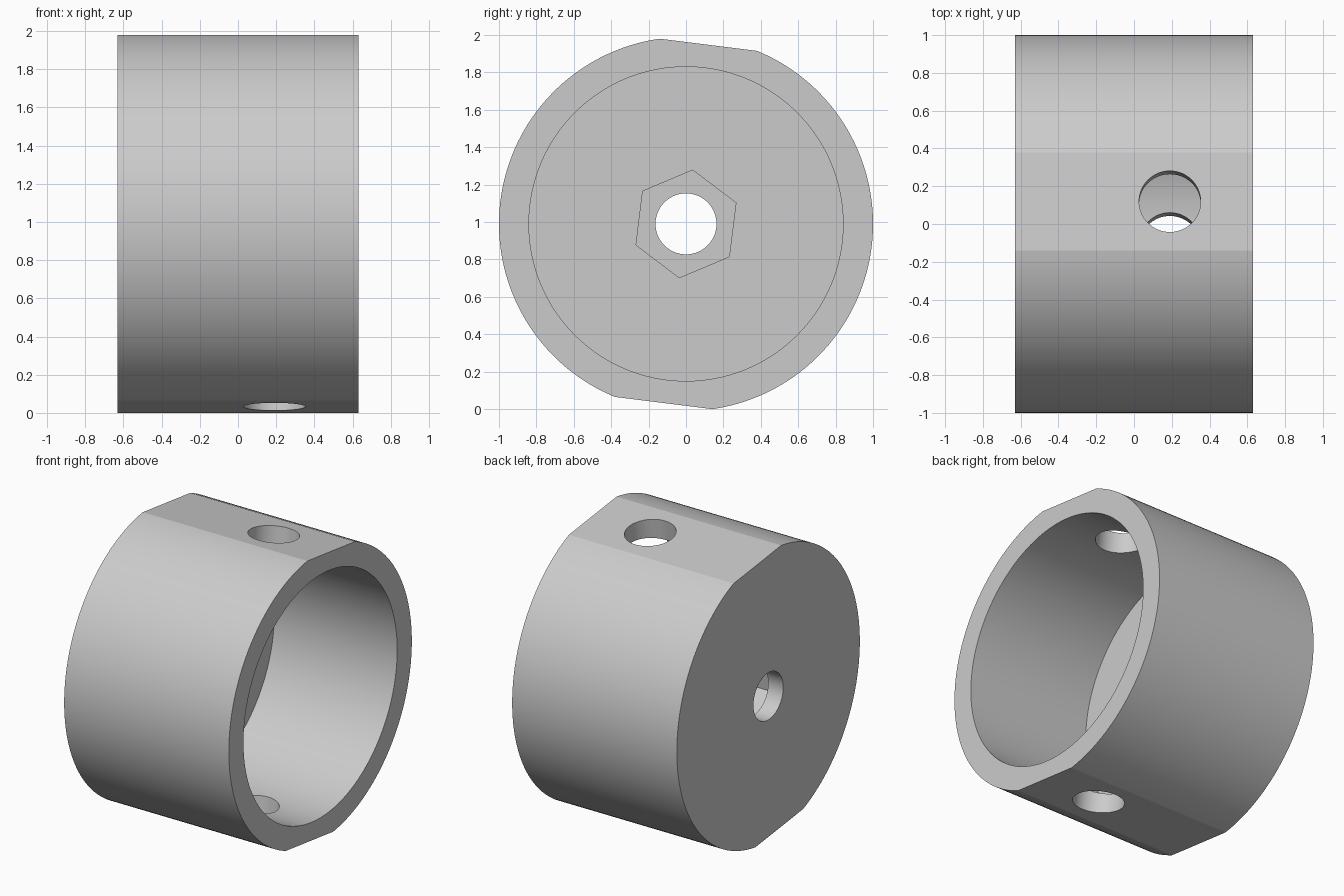
import bpy, bmesh, math
from mathutils import Matrix

if "Cube" in bpy.data.objects:
    bpy.data.objects.remove(bpy.data.objects["Cube"], do_unlink=True)

TILT = math.radians(7.1)      # lean of the flats about the long axis
HALF_LEN = 0.63
FLAT = 0.965                  # distance from axis to each flat
CENTRE_Z = 0.99

grey = bpy.data.materials.new("plain_grey")
grey.use_nodes = True
grey.diffuse_color = (0.6, 0.6, 0.6, 1)
grey.node_tree.nodes["Principled BSDF"].inputs["Base Color"].default_value = (0.6, 0.6, 0.6, 1)


def ring(radius, count):
    """Points around the axis, the first pointing up."""
    return [(radius * math.sin(a), radius * math.cos(a))
            for a in (2 * math.pi * i / count for i in range(count))]


def prism(name, profile, start, end):
    """Extrude a (y, z) profile along x."""
    bm = bmesh.new()
    face = bm.faces.new([bm.verts.new((start, y, z)) for y, z in profile])
    out = bmesh.ops.extrude_face_region(bm, geom=[face])
    moved = [v for v in out["geom"] if isinstance(v, bmesh.types.BMVert)]
    bmesh.ops.translate(bm, verts=moved, vec=(end - start, 0, 0))
    bmesh.ops.recalc_face_normals(bm, faces=bm.faces)
    mesh = bpy.data.meshes.new(name)
    bm.to_mesh(mesh)
    bm.free()
    mesh.materials.append(grey)
    obj = bpy.data.objects.new(name, mesh)
    bpy.context.collection.objects.link(obj)
    return obj


# Round body with two opposite flats
gap = math.acos(FLAT)
steps = 72
outline = []
for side in (0, math.pi):
    for i in range(steps + 1):
        a = side + gap + (math.pi - 2 * gap) * i / steps
        outline.append((math.sin(a), math.cos(a)))
body = prism("cup_body", outline, -HALF_LEN, HALF_LEN)

# Bore, hexagonal nut pocket, bolt hole and cross hole
cutters = [
    prism("bore_cutter", ring(0.84, 144), -0.31, 1),
    prism("nut_pocket_cutter", ring(0.29, 6), -0.515, 0),
    prism("bolt_hole_cutter", ring(0.163, 64), -1, 0),
    prism("cross_hole_cutter", ring(0.163, 64), -1.2, 1.2),
]
cutters[-1].data.transform(Matrix.Translation((0.19, 0, 0)) @ Matrix.Rotation(math.pi / 2, 4, "Y"))

bpy.context.view_layer.objects.active = body
for cutter in cutters:
    cutter.hide_render = True
    mod = body.modifiers.new(cutter.name, "BOOLEAN")
    mod.operation = "DIFFERENCE"
    mod.solver = "EXACT"
    mod.object = cutter
    bpy.ops.object.modifier_apply(modifier=mod.name)
    bpy.data.objects.remove(cutter, do_unlink=True)

# Lean the flats and stand the part on the ground
body.data.transform(Matrix.Translation((0, 0, CENTRE_Z)) @ Matrix.Rotation(-TILT, 4, "X"))

bpy.ops.object.select_all(action="DESELECT")
body.select_set(True)
bpy.ops.object.shade_smooth_by_angle(angle=math.radians(10))
